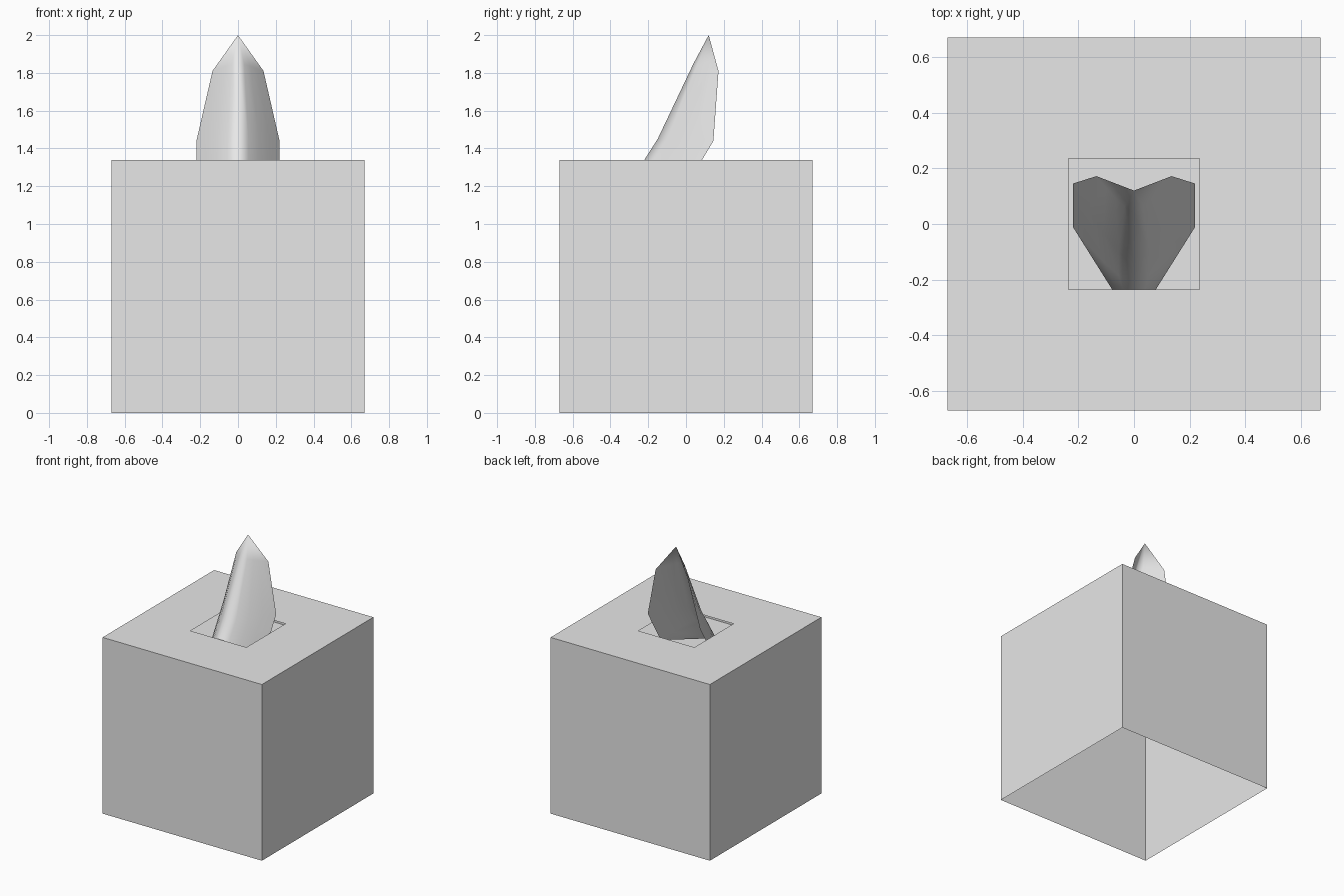
import bpy
import bmesh

cube = bpy.data.objects.get("Cube")
if cube:
    bpy.data.objects.remove(cube, do_unlink=True)

# Single pale grey colour
grey = bpy.data.materials.new("pale_grey")
grey.use_nodes = True
colour = (0.8, 0.8, 0.8, 1)
grey.diffuse_color = colour
grey.node_tree.nodes["Principled BSDF"].inputs["Base Color"].default_value = colour

HALF, HEIGHT, HOLE = 0.67, 1.34, 0.235


def make_object(name, bm):
    mesh = bpy.data.meshes.new(name)
    bm.to_mesh(mesh)
    bm.free()
    mesh.materials.append(grey)
    obj = bpy.data.objects.new(name, mesh)
    bpy.context.collection.objects.link(obj)
    return obj


def square_ring(bm, half, z):
    signs = [(-1, -1), (1, -1), (1, 1), (-1, 1)]
    return [bm.verts.new((half * x, half * y, z)) for x, y in signs]


# Thin box: four walls, lid with a square opening, open underneath
bm = bmesh.new()
rings = [square_ring(bm, HALF, 0), square_ring(bm, HALF, HEIGHT),
         square_ring(bm, HOLE, HEIGHT)]
for low, high in zip(rings, rings[1:]):
    for i in range(4):
        j = (i + 1) % 4
        bm.faces.new((low[i], low[j], high[j], high[i]))
make_object("box", bm)

# Inner shelf below the opening
bm = bmesh.new()
bm.faces.new(square_ring(bm, HALF, 1.08))
make_object("inner_shelf", bm)

# Folded leaf-shaped sheet: half width, edge y and z, centre y and z
rows = [
    (0, 0.12, 2.0, 0.12, 2.0),
    (0.135, 0.172, 1.81, 0.04, 1.85),
    (0.22, 0.145, 1.44, -0.15, 1.45),
    (0.22, -0.01, 1.18, -0.22, 1.34),
    (0, -0.36, 1.12, -0.36, 1.12),
]
STEPS = 4
bm = bmesh.new()
grid = []
for width, edge_y, edge_z, mid_y, mid_z in rows:
    line = []
    for i in range(-STEPS, STEPS + 1):
        t = i / STEPS
        bend = abs(t) ** 1.3
        line.append(bm.verts.new((width * t, mid_y + (edge_y - mid_y) * bend,
                                  mid_z + (edge_z - mid_z) * bend)))
    grid.append(line)
for upper, lower in zip(grid, grid[1:]):
    for i in range(2 * STEPS):
        bm.faces.new((upper[i], lower[i], lower[i + 1], upper[i + 1]))
bmesh.ops.remove_doubles(bm, verts=bm.verts[:], dist=0.0001)
for face in bm.faces:
    face.smooth = True
make_object("tissue_sheet", bm)
